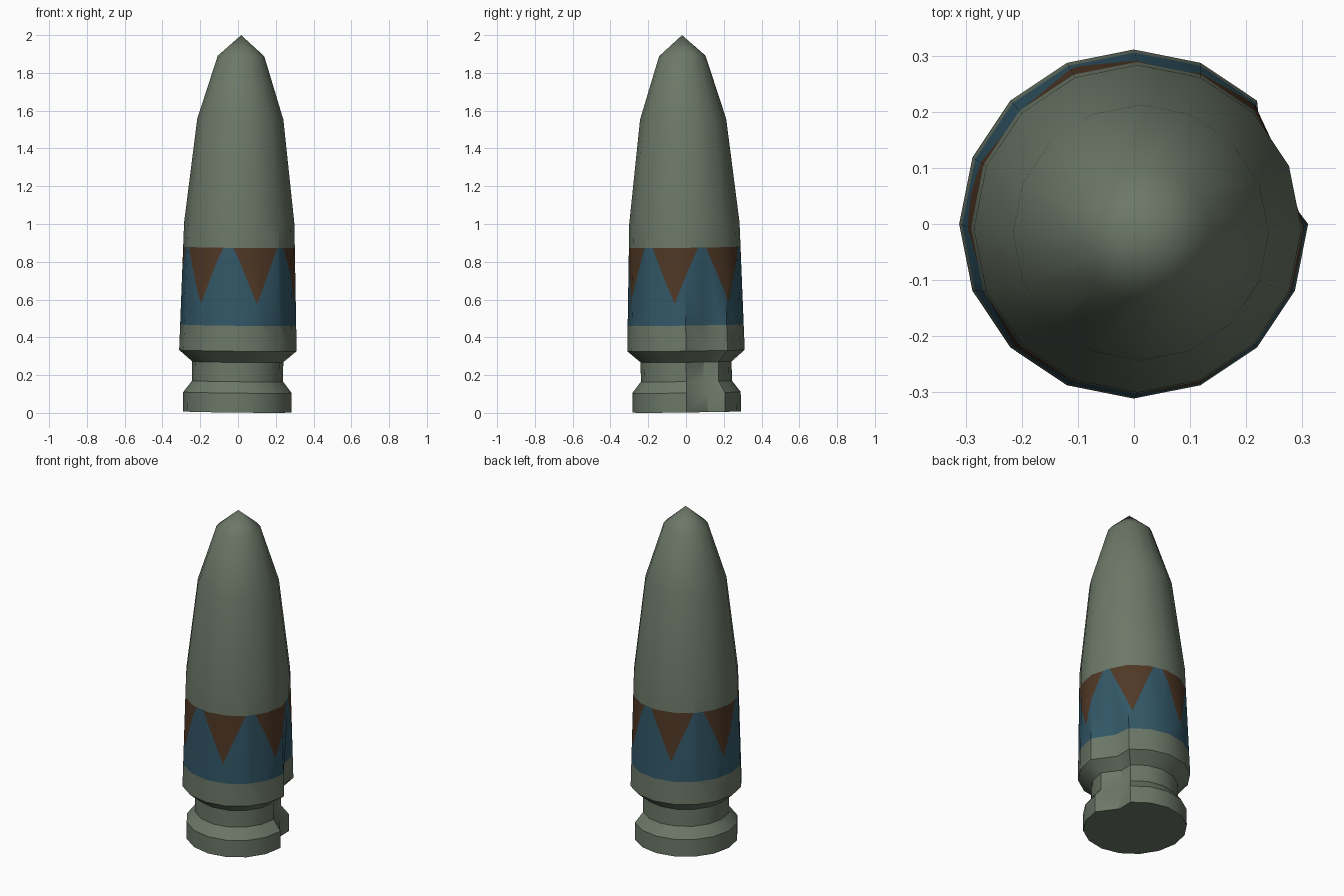
import bpy, bmesh, math
from mathutils import Vector, Matrix

if "Cube" in bpy.data.objects:
    bpy.data.objects.remove(bpy.data.objects["Cube"])

SIDES = 16
# lathe profile: radius, height, whether the ring carries the notch
PROFILE = [(0.287, 0.0, True), (0.287, 0.103, True), (0.241, 0.163, True),
           (0.241, 0.265, True), (0.311, 0.325, True), (0.292, 1.0, False),
           (0.228, 1.55, False), (0.123, 1.885, False)]
APEX = 1.995
BAND_LOW, BAND_HIGH, TIP = 0.46, 0.872, 0.575
PHASE, HALF_WIDTH, RADIUS = math.radians(-11), math.radians(24), 0.30


def material(name, rgb):
    m = bpy.data.materials.new(name)
    m.diffuse_color = (*rgb, 1)
    m.use_nodes = True
    m.node_tree.nodes["Principled BSDF"].inputs["Base Color"].default_value = m.diffuse_color
    return m


def polar(a, z):
    return Vector((RADIUS * math.cos(a), RADIUS * math.sin(a), z))


# Lathed body with one notched corner on the lower rings
bm = bmesh.new()
rings = []
for r, z, notched in PROFILE:
    ring = []
    for i in range(SIDES):
        a = 2 * math.pi * i / SIDES
        x = r * math.cos(a)
        if notched and i == 1:
            x = r * math.cos(math.pi / 4)
        ring.append(bm.verts.new((x, r * math.sin(a), z)))
    rings.append(ring)
bm.faces.new(rings[0][::-1])
for low, high in zip(rings, rings[1:]):
    for i in range(SIDES):
        j = (i + 1) % SIDES
        bm.faces.new((low[i], low[j], high[j], high[i]))
tip = bm.verts.new((0, 0, APEX))
for i in range(SIDES):
    bm.faces.new((rings[-1][i], rings[-1][(i + 1) % SIDES], tip))


def cut(faces, co, no):
    geom = set(faces)
    for f in faces:
        geom.update(f.edges)
        geom.update(f.verts)
    bmesh.ops.bisect_plane(bm, geom=list(geom), dist=1e-5, plane_co=co, plane_no=no)


def wall(low, high):
    return [f for f in bm.faces if low < f.calc_center_median().z < high
            and abs(f.normal.z) < 0.6]


# Painted band edges
bm.normal_update()
for z in (BAND_LOW, BAND_HIGH):
    cut(wall(0.33, 0.99), (0, 0, z), (0, 0, 1))
    bm.normal_update()

# Six sectors, each holding one hanging triangle
for k in range(3):
    a = PHASE + math.radians(30 + 60 * k)
    cut(wall(BAND_LOW, BAND_HIGH), (0, 0, 0), (-math.sin(a), math.cos(a), 0))
    bm.normal_update()


def in_sector(f, a):
    c = f.calc_center_median()
    d = math.atan2(c.y, c.x) - a
    return abs(math.atan2(math.sin(d), math.cos(d))) < math.radians(30)


for f in wall(BAND_LOW, BAND_HIGH):
    f.material_index = 1
for k in range(6):
    a = PHASE + math.radians(60 * k)
    radial = Vector((math.cos(a), math.sin(a), 0))
    planes = []
    for s in (-1, 1):
        bottom = polar(a, TIP)
        slope = polar(a + s * HALF_WIDTH, BAND_HIGH) - bottom
        no = radial.cross(slope)
        if no.z < 0:
            no.negate()
        planes.append((bottom, no))
        cut([f for f in wall(BAND_LOW, BAND_HIGH) if in_sector(f, a)], bottom, no)
        bm.normal_update()
    for f in wall(BAND_LOW, BAND_HIGH):
        c = f.calc_center_median()
        if in_sector(f, a) and all((c - p).dot(n) > 0 for p, n in planes):
            f.material_index = 2

# Slight lean of the whole piece
lean = Matrix.Rotation(0.0105, 4, 'Y') @ Matrix.Rotation(0.0125, 4, 'X')
bmesh.ops.transform(bm, matrix=Matrix.Translation((-0.004, 0.004, 0.005)) @ lean,
                    verts=bm.verts[:])
bmesh.ops.recalc_face_normals(bm, faces=bm.faces[:])

mesh = bpy.data.meshes.new("pointed_shell")
bm.to_mesh(mesh)
bm.free()
body = bpy.data.objects.new("pointed_shell", mesh)
bpy.context.collection.objects.link(body)
mesh.materials.append(material("grey green", (0.150, 0.188, 0.138)))
mesh.materials.append(material("dark teal", (0.032, 0.095, 0.135)))
mesh.materials.append(material("brown", (0.080, 0.040, 0.019)))
bpy.context.view_layer.objects.active = body
body.select_set(True)
bpy.ops.object.shade_smooth_by_angle(angle=math.radians(35))
